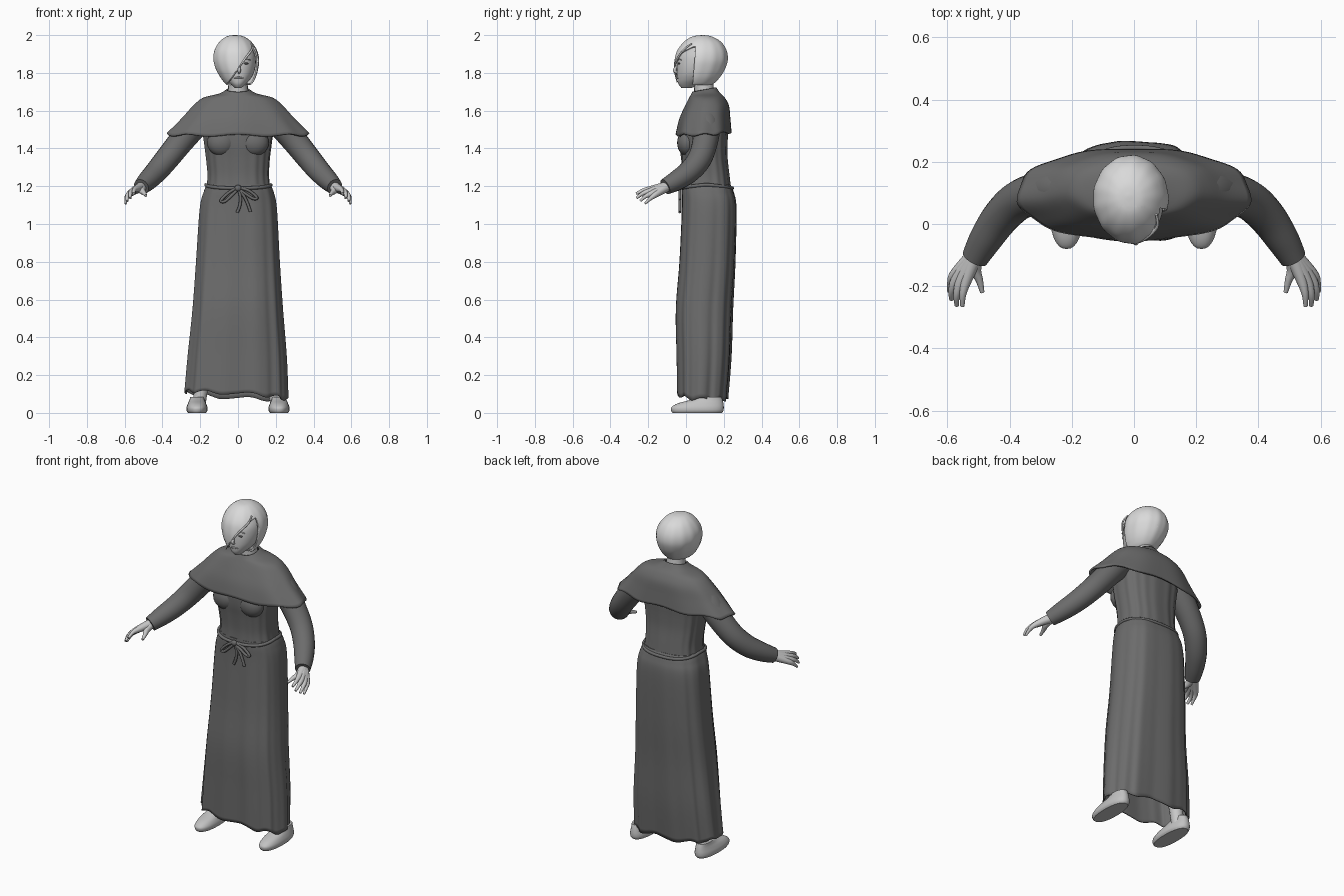
import bpy, bmesh, math
from mathutils import Vector

cube = bpy.data.objects.get("Cube")
if cube:
    bpy.data.objects.remove(cube)


def material(name, v):
    m = bpy.data.materials.new(name)
    m.use_nodes = True
    m.diffuse_color = (v, v, v, 1)
    m.node_tree.nodes["Principled BSDF"].inputs["Base Color"].default_value = (v, v, v, 1)
    return m


CLOTH = material("dark grey cloth", 0.15)
SKIN = material("light grey skin", 0.58)
HAIR = material("pale grey hair", 0.7)
SHOE = material("grey shoe leather", 0.54)
DARK = material("dark eye grey", 0.2)


def smooth_path(keys, steps):
    """Catmull-Rom interpolation through tuples of any length."""
    out = []
    for i in range(len(keys) - 1):
        a, b, c, d = (keys[max(0, min(len(keys) - 1, i + k))] for k in (-1, 0, 1, 2))
        for s in range(steps):
            t = s / steps
            out.append([0.5 * (2 * q + (r - p) * t + (2 * p - 5 * q + 4 * r - u) * t * t
                               + (3 * q - p - 3 * r + u) * t ** 3)
                        for p, q, r, u in zip(a, b, c, d)])
    return out + [list(keys[-1])]


def shade(ob):
    bpy.ops.object.select_all(action='DESELECT')
    ob.select_set(True)
    bpy.context.view_layer.objects.active = ob
    bpy.ops.object.shade_smooth_by_angle(angle=math.radians(50))


def finish(name, bm, mat, thick=0):
    bmesh.ops.recalc_face_normals(bm, faces=bm.faces)
    me = bpy.data.meshes.new(name)
    bm.to_mesh(me)
    bm.free()
    me.materials.append(mat)
    ob = bpy.data.objects.new(name, me)
    bpy.context.collection.objects.link(ob)
    shade(ob)
    if thick:
        mod = ob.modifiers.new("thickness", 'SOLIDIFY')
        mod.thickness = thick
    return ob


def loft(name, keys, mat, n=48, steps=4, power=2.0, warp=None, caps=(True, True), window=(), thick=0):
    """Skin superellipse rings (z, x0, x1, y0, y1); faces in front of every window plane are removed."""
    bm = bmesh.new()
    path = smooth_path(keys, steps)
    rings = []
    for i, (z, x0, x1, y0, y1) in enumerate(path):
        ring = []
        for j in range(n):
            a = 2 * math.pi * j / n
            c, s = math.cos(a), math.sin(a)
            x = math.copysign(abs(c) ** (2 / power), c) * (x1 - x0) / 2
            y = math.copysign(abs(s) ** (2 / power), s) * (y1 - y0) / 2
            f, dz = warp(i / (len(path) - 1), a) if warp else (1, 0)
            ring.append(bm.verts.new(((x0 + x1) / 2 + x * f, (y0 + y1) / 2 + y * f, z + dz)))
        rings.append(ring)
    for r, q in zip(rings, rings[1:]):
        for j in range(n):
            k = (j + 1) % n
            bm.faces.new((r[j], r[k], q[k], q[j]))
    for ring, cap in ((rings[0], caps[0]), (rings[-1], caps[1])):
        if cap:
            bm.faces.new(ring)
    for co, no in window:
        bmesh.ops.bisect_plane(bm, geom=bm.verts[:] + bm.edges[:] + bm.faces[:], plane_co=co, plane_no=no)
    if window:
        inside = [f for f in bm.faces if all((f.calc_center_median() - Vector(co)).dot(Vector(no)) > 0
                                             for co, no in window)]
        bmesh.ops.delete(bm, geom=inside, context='FACES')
    return finish(name, bm, mat, thick)


def tube(name, pts, mat, steps=5, cyclic=False, res=4):
    """Round tube along (x, y, z, radius) points."""
    cu = bpy.data.curves.new(name, 'CURVE')
    cu.dimensions, cu.bevel_depth, cu.bevel_resolution = '3D', 1, res
    cu.use_fill_caps = True
    path = smooth_path(pts, steps)
    sp = cu.splines.new('POLY')
    sp.points.add(len(path) - 1)
    for p, (x, y, z, r) in zip(sp.points, path):
        p.co, p.radius = (x, y, z, 1), r
    sp.use_cyclic_u = cyclic
    tmp = bpy.data.objects.new(name, cu)
    bpy.context.collection.objects.link(tmp)
    bpy.context.view_layer.update()
    me = bpy.data.meshes.new_from_object(tmp.evaluated_get(bpy.context.evaluated_depsgraph_get()))
    bpy.data.objects.remove(tmp)
    me.materials.clear()
    me.materials.append(mat)
    ob = bpy.data.objects.new(name, me)
    bpy.context.collection.objects.link(ob)
    shade(ob)
    return ob


def ball(name, loc, size, mat):
    bm = bmesh.new()
    bmesh.ops.create_uvsphere(bm, u_segments=20, v_segments=12, radius=1)
    bmesh.ops.scale(bm, vec=size, verts=bm.verts)
    bmesh.ops.translate(bm, vec=loc, verts=bm.verts)
    return finish(name, bm, mat)


# Robe: skirt with folds growing toward an uneven hem
def skirt_folds(t, a):
    f = 1 + (0.12 + t) * (0.02 * math.cos(11 * a + 0.6) + 0.014 * math.cos(6 * a + 1) + 0.008 * math.cos(19 * a))
    hem = -0.02 * math.cos(a) - 0.012 * math.sin(a) + 0.009 * math.cos(9 * a)
    return f, hem * t ** 8


loft("skirt", [(1.21, -.165, .17, -.02, .235), (1.17, -.182, .187, -.022, .252), (1.08, -.203, .203, -.022, .266),
               (.8, -.222, .217, -.035, .26), (.55, -.24, .232, -.054, .247), (.3, -.265, .25, -.05, .238),
               (.09, -.282, .257, -.046, .22)],
     CLOTH, n=144, steps=6, power=2.7, warp=skirt_folds, caps=(True, False), thick=0.006)


# Robe: bodice with vertical gathers
def gathers(t, a):
    return 1 + 0.012 * math.cos(17 * a) + 0.01 * math.cos(7 * a + 2), 0


loft("bodice", [(1.63, -.15, .15, .02, .2), (1.52, -.185, .185, -.03, .22), (1.43, -.178, .178, -.036, .218),
                (1.35, -.168, .168, -.026, .218), (1.26, -.16, .163, -.018, .228), (1.19, -.165, .17, -.02, .236)],
     CLOTH, n=112, power=2.6, warp=gathers)


# Shoulder cape, its neckline higher at the back
def drape(t, a):
    return (1 + 0.015 * t * t * math.cos(9 * a + 1.5),
            t ** 4 * (0.006 * math.cos(8 * a) + 0.008 * math.sin(a)) + 0.012 * (1 - t) ** 4 * math.sin(a))


loft("shoulder_cape", [(1.712, -.06, .06, .035, .16), (1.69, -.1, .1, .026, .18), (1.668, -.185, .185, .016, .205),
                       (1.625, -.238, .238, -.005, .228), (1.555, -.3, .3, -.035, .236),
                       (1.477, -.375, .375, -.053, .243)],
     CLOTH, n=96, power=2.2, warp=drape, caps=(False, False), thick=0.01)

# Rope belt, knot, bows and tails
tube("belt", [(.002 + .172 * math.copysign(abs(math.cos(a)) ** .8, math.cos(a)),
               .108 + .137 * math.copysign(abs(math.sin(a)) ** .8, math.sin(a)), 1.208 - .018 * abs(math.sin(a)), .009)
              for a in ((i + .5) * math.pi / 32 for i in range(64))], CLOTH, steps=1, cyclic=True)
ball("belt_knot", (0, -.036, 1.19), (.018, .013, .017), CLOTH)
for name, pts in {
    "bow_right": [(0, 1.195), (-.05, 1.165), (-.09, 1.125), (-.07, 1.12), (-.03, 1.155), (0, 1.185)],
    "bow_left": [(0, 1.195), (.06, 1.175), (.1, 1.14), (.08, 1.135), (.04, 1.16), (0, 1.185)],
    "tail_right": [(0, 1.19), (.012, 1.15), (.01, 1.1), (-.005, 1.06)],
    "tail_left": [(0, 1.19), (.03, 1.15), (.05, 1.11), (.066, 1.065)],
}.items():
    tube(name, [(x, -.033, z, .008) for x, z in pts], CLOTH)

# Bust, arms, hands, legs and shoes, built for each side
for side, s in (("left", 1), ("right", -1)):
    def limb(part, pts, mat, res=4):
        return tube(side + "_" + part, [(s * x, y, z, r) for x, y, z, r in pts], mat, res=res)

    ball(side + "_bust", (s * .088, .005, 1.43), (.075, .052, .07), CLOTH)
    limb("sleeve", [(.17, .105, 1.58, .07), (.235, .108, 1.52, .074), (.3, .102, 1.44, .068), (.372, .075, 1.35, .064),
                    (.43, .02, 1.28, .06), (.478, -.05, 1.23, .053), (.512, -.11, 1.197, .043)], CLOTH, res=8)
    wrist = (.508, -.095, 1.2, .027)
    fingers = {
        "index_finger": [(.538, -.178, 1.186, .018), (.55, -.225, 1.178, .011), (.552, -.264, 1.16, .007)],
        "middle_finger": [(.555, -.18, 1.176, .018), (.57, -.228, 1.162, .011), (.57, -.262, 1.137, .007)],
        "ring_finger": [(.569, -.173, 1.165, .017), (.586, -.213, 1.147, .011), (.587, -.243, 1.122, .007)],
        "little_finger": [(.577, -.161, 1.156, .016), (.591, -.192, 1.132, .01), (.595, -.217, 1.108, .006)],
        "thumb": [(.51, -.145, 1.178, .019), (.497, -.182, 1.164, .012), (.488, -.22, 1.15, .007)],
    }
    for part, pts in fingers.items():
        limb(part, [wrist] + pts, SKIN)

    limb("leg", [(.13, .11, .6, .055), (.18, .125, .25, .042), (.205, .13, .05, .035)], SKIN)
    x = s * .217
    loft(side + "_shoe", [(0, x - .048, x + .048, -.072, .19), (.012, x - .055, x + .055, -.079, .198),
                          (.03, x - .055, x + .055, -.077, .2), (.05, x - .048, x + .048, -.045, .198),
                          (.068, x - .04, x + .04, .02, .194), (.085, x - .036, x + .036, .07, .188)],
         SHOE, n=32, power=2.3)

# Neck, head and face
tube("neck", [(0, .1, 1.64, .06), (0, .095, 1.72, .052), (0, .085, 1.8, .052)], SKIN, res=8)
loft("head", [(1.965, -.03, .03, .05, .12), (1.945, -.06, .06, .0, .15), (1.9, -.085, .088, -.035, .17),
              (1.85, -.09, .094, -.046, .175), (1.8, -.08, .084, -.048, .15), (1.765, -.06, .064, -.046, .12),
              (1.74, -.038, .04, -.04, .075), (1.72, -.016, .018, -.024, .03)],
     SKIN, n=40, power=2.1)
tube("nose", [(.006, -.042, 1.86, .005), (.006, -.052, 1.835, .007), (.006, -.06, 1.812, .009),
              (.006, -.045, 1.8, .006)], SKIN)
tube("mouth", [(-.02, -.043, 1.773, .002), (.004, -.048, 1.775, .005), (.028, -.042, 1.773, .002)], SKIN)
ball("left_eye", (.042, -.037, 1.85), (.014, .006, .005), DARK)
tube("left_brow", [(.022, -.042, 1.868, .003), (.045, -.036, 1.874, .003), (.066, -.025, 1.867, .002)], HAIR)


# Hair: a bob tapering to the nape, with a window left open beside the diagonal fringe
def strands(t, a):
    return 1 + 0.008 * math.sin(math.pi * t) * math.cos(13 * a), 0


loft("hair", [(2.0, -.022, -.01, .085, .095), (1.993, -.06, .03, .035, .135), (1.965, -.098, .07, -.01, .185),
              (1.92, -.125, .1, -.045, .214), (1.87, -.131, .111, -.06, .221), (1.82, -.118, .106, -.064, .206),
              (1.78, -.096, .095, -.06, .182), (1.75, -.074, .08, -.052, .155), (1.735, -.058, .068, -.045, .135)],
     HAIR, n=72, steps=5, warp=strands,
     window=[((0, .035, 1.74), (0, -1, .08)), ((-.045, 0, 1.76), (.18, 0, -.128))], thick=0.008)
# Thin lock along the fringe edge
tube("fringe_lock", [(.072, .03, 1.955, .004), (.074, -.01, 1.925, .005), (.035, -.048, 1.872, .005),
                     (-.005, -.06, 1.815, .004), (-.048, -.047, 1.75, .002)], HAIR)
